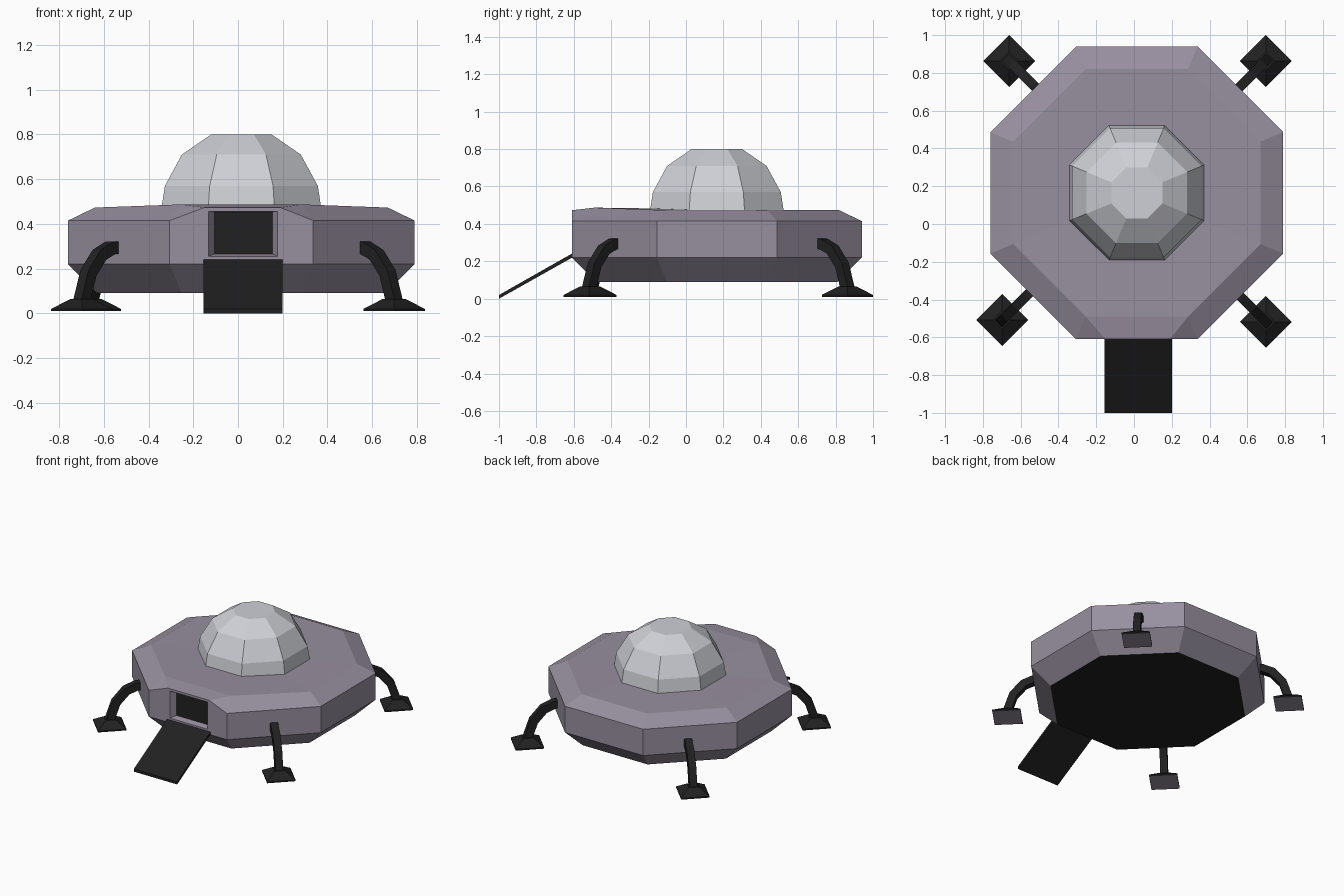
import bpy, bmesh, math
from mathutils import Vector, Matrix

if "Cube" in bpy.data.objects:
    bpy.data.objects.remove(bpy.data.objects["Cube"])

CX, CY = 0.015, 0.165      # centre of the saucer


def material(name, rgb):
    m = bpy.data.materials.new(name)
    m.diffuse_color = (*rgb, 1)
    m.use_nodes = True
    m.node_tree.nodes["Principled BSDF"].inputs["Base Color"].default_value = m.diffuse_color
    return m


PURPLE = material("dusty purple", (0.31, 0.275, 0.345))
GLASS = material("pale grey", (0.62, 0.63, 0.67))
BLACK = material("near black", (0.015, 0.015, 0.015))


def finish(name, bm, *mats):
    bmesh.ops.remove_doubles(bm, verts=bm.verts, dist=1e-5)
    bmesh.ops.recalc_face_normals(bm, faces=bm.faces)
    me = bpy.data.meshes.new(name)
    bm.to_mesh(me)
    bm.free()
    for m in mats:
        me.materials.append(m)
    ob = bpy.data.objects.new(name, me)
    bpy.context.collection.objects.link(ob)
    return ob


def octagon(bm, apothem, z):
    """Ring of 8 verts; verts 0 and 1 bound the front side (-y)."""
    r = apothem / math.cos(math.pi / 8)
    out = []
    for i in range(8):
        a = math.radians(-112.5 + 45 * i)
        out.append(bm.verts.new((CX + r * math.cos(a), CY + r * math.sin(a), z)))
    return out


def bridge(bm, a, b, skip=()):
    n = len(a)
    return [bm.faces.new((a[i], a[(i + 1) % n], b[(i + 1) % n], b[i]))
            for i in range(n) if i not in skip]


# Saucer hull: black underside, open at the front for the doorway
bm = bmesh.new()
r0, r1 = octagon(bm, 0.645, 0.09), octagon(bm, 0.775, 0.22)
r2, r3 = octagon(bm, 0.775, 0.415), octagon(bm, 0.655, 0.473)
r3[0].co.z = r3[1].co.z = 0.487
bottom = bm.faces.new(r0)
bottom.material_index = 1
bridge(bm, r0, r1)
bridge(bm, r1, r2, skip=(0,))
bridge(bm, r2, r3, skip=(0,))
top = bm.verts.new((CX, CY, 0.478))
for i in range(8):
    bm.faces.new((r3[i], r3[(i + 1) % 8], top))

# Raised door surround with a tapered recess
YF, YB = CY - 0.775, CY - 0.735
e = bm.verts.new((-0.15, YF, 0.473))
f = bm.verts.new((0.19, YF, 0.473))
bm.faces.new((e, f, r3[1], r3[0]))
bm.faces.new((r2[0], e, r3[0]))
bm.faces.new((f, r2[1], r3[1]))


def rect(x0, x1, z0, z1, y):
    return [bm.verts.new(c) for c in
            ((x0, y, z0), (x1, y, z0), (x1, y, z1), (x0, y, z1))]


p = rect(-0.132, 0.176, 0.255, 0.456, YF)
q = rect(-0.106, 0.155, 0.266, 0.454, YB)
bm.faces.new((r1[0], r1[1], p[1], p[0]))
bm.faces.new((r1[1], r2[1], p[2], p[1]))
bm.faces.new((r2[1], f, p[2]))
bm.faces.new((f, e, p[3], p[2]))
bm.faces.new((e, r2[0], p[3]))
bm.faces.new((r2[0], r1[0], p[0], p[3]))
bridge(bm, p, q)
door = bm.faces.new(q)
door.material_index = 1
finish("saucer_hull", bm, PURPLE, BLACK)

# Faceted dome
bm = bmesh.new()
rings = [octagon(bm, a, z) for a, z in
         ((0.358, 0.465), (0.342, 0.57), (0.266, 0.71), (0.135, 0.80))]
for a, b in zip(rings, rings[1:]):
    bridge(bm, a, b)
bm.faces.new(rings[0])
bm.faces.new(rings[-1])
finish("dome", bm, GLASS)

# Entry ramp
bm = bmesh.new()
ends = [[bm.verts.new((x, y, z)) for y, z in
         ((-0.605, 0.222), (-0.605, 0.244), (-1.0, 0.02), (-1.0, 0.0))]
        for x in (-0.155, 0.20)]
bridge(bm, *ends)
for s in ends:
    bm.faces.new(s)
finish("entry_ramp", bm, BLACK)


# Landing legs: a bent square bar, and a pyramid foot with a lighter sole
def place(ob, angle, dx, dy):
    ob.matrix_world = (Matrix.Translation((CX + dx, CY + dy, 0))
                       @ Matrix.Rotation(math.radians(angle), 4, 'Z'))


PATH = [(0.735, 0.295), (0.785, 0.293), (0.855, 0.262), (0.925, 0.18), (0.972, 0.04)]


def leg(name):
    bm = bmesh.new()
    sections = []
    for i, (r, z) in enumerate(PATH):
        a, b = PATH[max(i - 1, 0)], PATH[min(i + 1, len(PATH) - 1)]
        t = Vector((b[0] - a[0], b[1] - a[1])).normalized() * 0.028
        sections.append([bm.verts.new((r - s * t.y, w, z + s * t.x))
                         for s, w in ((1, -0.026), (1, 0.026), (-1, 0.026), (-1, -0.026))])
    for a, b in zip(sections, sections[1:]):
        bridge(bm, a, b)
    bm.faces.new(sections[0])
    bm.faces.new(sections[-1])
    return finish(name, bm, BLACK)


def foot(name):
    bm = bmesh.new()
    levels = [[bm.verts.new((0.966 + sx * h, sy * h, z))
               for sx, sy in ((-1, -1), (1, -1), (1, 1), (-1, 1))]
              for h, z in ((0.097, 0.01), (0.097, 0.02), (0.035, 0.065))]
    for a, b in zip(levels, levels[1:]):
        bridge(bm, a, b)
    bm.faces.new(levels[0]).material_index = 1
    bm.faces.new(levels[-1])
    return finish(name, bm, BLACK, PURPLE)


for label, angle, dx, dy in (("front_right", -45, 0, 0), ("back_right", 45, 0, 0.015),
                             ("back_left", 135, 0.007, 0.015), ("front_left", 225, -0.03, 0.01)):
    place(leg(label + "_leg"), angle, dx, dy)
    place(foot(label + "_foot"), angle, dx, dy)
